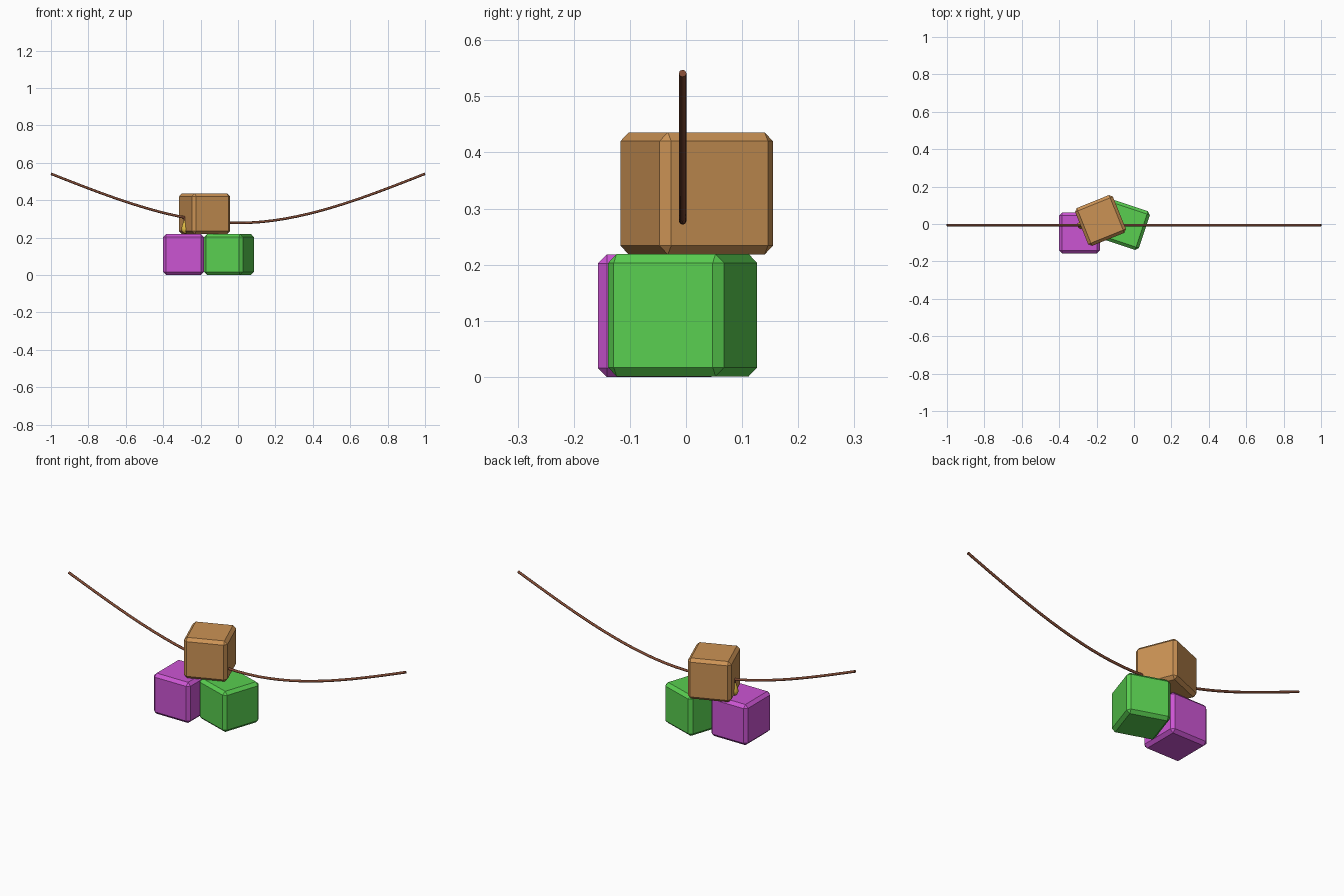
import bpy, bmesh
from math import radians, cos, sin, pi

if "Cube" in bpy.data.objects:
    bpy.data.objects.remove(bpy.data.objects["Cube"])


def paint(obj, name, color):
    mat = bpy.data.materials.new(name)
    mat.diffuse_color = (*color, 1)
    mat.use_nodes = True
    mat.node_tree.nodes["Principled BSDF"].inputs["Base Color"].default_value = mat.diffuse_color
    obj.data.materials.append(mat)


def new_object(name, bm):
    mesh = bpy.data.meshes.new(name)
    bm.to_mesh(mesh)
    bm.free()
    obj = bpy.data.objects.new(name, mesh)
    bpy.context.collection.objects.link(obj)
    return obj


def block(name, center, angle, color):
    """Chamfered flat-faced cube turned about z."""
    bm = bmesh.new()
    bmesh.ops.create_cube(bm, size=0.218)
    bmesh.ops.bevel(bm, geom=bm.edges[:], offset=0.016, segments=1, affect='EDGES')
    obj = new_object(name, bm)
    obj.location = center
    obj.rotation_euler.z = radians(angle)
    paint(obj, name + "_paint", color)


def sag(x):
    t = abs(x)
    return 0.278 + 0.3945 * t**2 - 0.1315 * t**3


# Stacked blocks
block("purple_block", (-0.291, -0.048, 0.109), 0, (0.60, 0.09, 0.65))
block("green_block", (-0.048, -0.006, 0.110), -18.5, (0.10, 0.62, 0.08))
block("brown_block", (-0.179, 0.019, 0.327), 22, (0.60, 0.29, 0.09))

# Hanging cord
cord_y = -0.006
curve = bpy.data.curves.new("cord", 'CURVE')
curve.dimensions = '3D'
curve.bevel_depth = 0.0068
curve.bevel_resolution = 2
curve.use_fill_caps = True
spline = curve.splines.new('POLY')
steps = 32
spline.points.add(steps)
for i, p in enumerate(spline.points):
    x = -1 + 2 * i / steps
    p.co = (x, cord_y, sag(x), 1)
cord = bpy.data.objects.new("cord", curve)
bpy.context.collection.objects.link(cord)
paint(cord, "cord_brown", (0.22, 0.07, 0.035))


# Small bulb hanging from the cord
def lathe(name, profile, center, color, sides=12):
    bm = bmesh.new()
    rings = [[bm.verts.new((r * cos(2 * pi * k / sides), r * sin(2 * pi * k / sides), z))
              for k in range(sides)] for r, z in profile]
    for a, b in zip(rings, rings[1:]):
        for k in range(sides):
            n = (k + 1) % sides
            bm.faces.new((a[k], a[n], b[n], b[k]))
    bm.faces.new(rings[0][::-1])
    bm.faces.new(rings[-1])
    for f in bm.faces:
        f.smooth = len(f.verts) == 4
    obj = new_object(name, bm)
    obj.location = center
    paint(obj, name + "_paint", color)


bulb_x = -0.283
lathe("bulb", [(0.004, -0.085), (0.013, -0.080), (0.019, -0.068), (0.020, -0.058),
               (0.016, -0.042), (0.010, -0.025), (0.006, -0.012)],
      (bulb_x, cord_y, sag(bulb_x)), (0.75, 0.50, 0.06))
lathe("bulb_socket", [(0.008, -0.016), (0.009, -0.010), (0.009, 0.002), (0.006, 0.006)],
      (bulb_x, cord_y, sag(bulb_x)), (0.22, 0.07, 0.035))
